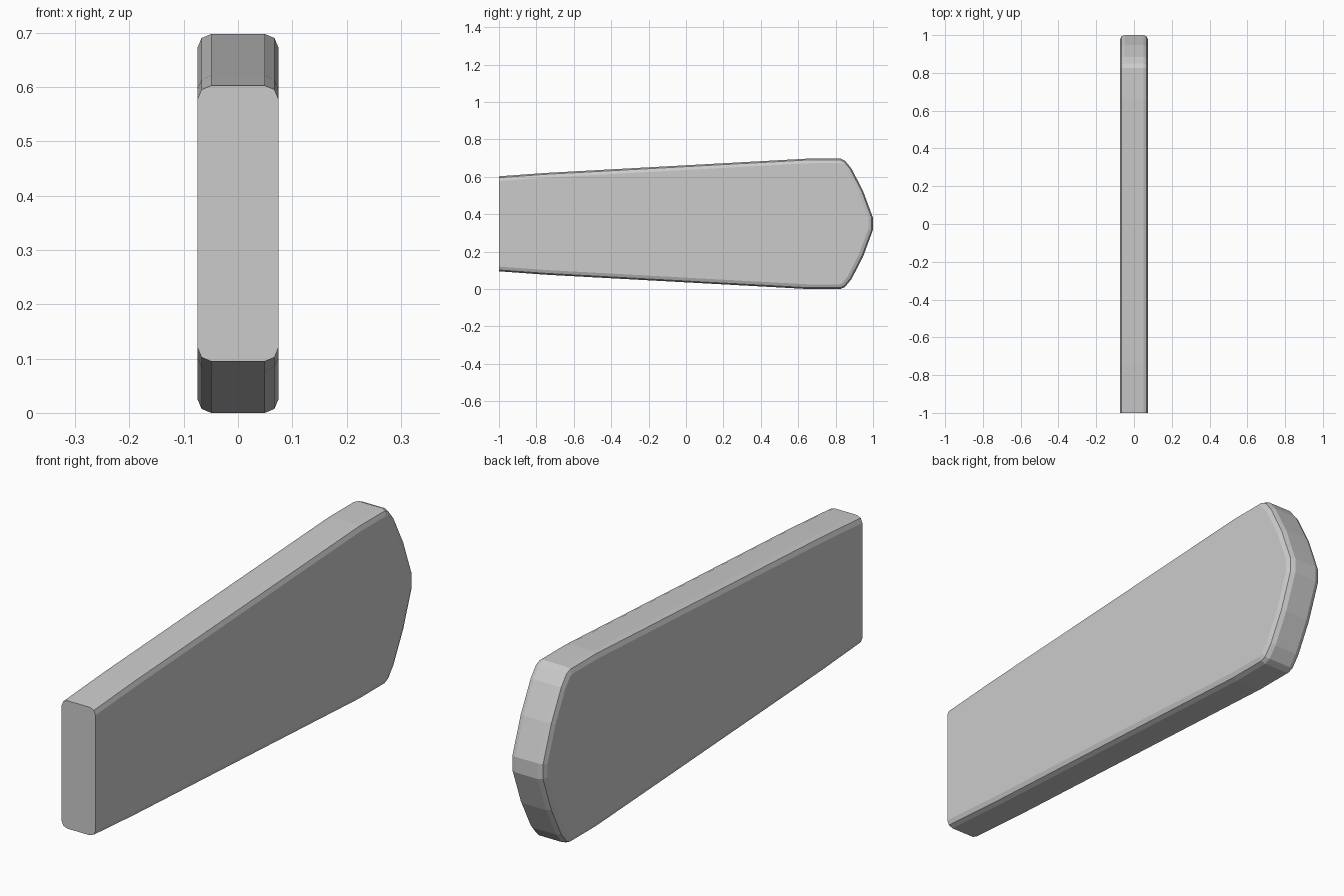
import bpy, bmesh

if "Cube" in bpy.data.objects:
    bpy.data.objects.remove(bpy.data.objects["Cube"])

HALF_WIDTH = 0.0745
MID_Z = 0.349

# Upper half of the side outline: (y, height above the middle line)
half = [(-1.0, 0.254), (-0.75, 0.272), (0.66, 0.349), (0.825, 0.349),
        (0.85, 0.338), (0.885, 0.295), (0.947, 0.175), (1.0, 0.031)]
outline = half + [(y, -h) for y, h in reversed(half)]

# Tapered slab extruded across x
bm = bmesh.new()
face = bm.faces.new([bm.verts.new((-HALF_WIDTH, y, MID_Z + h)) for y, h in outline])
ext = bmesh.ops.extrude_face_region(bm, geom=[face])
moved = [v for v in ext["geom"] if isinstance(v, bmesh.types.BMVert)]
bmesh.ops.translate(bm, verts=moved, vec=(2 * HALF_WIDTH, 0, 0))
bmesh.ops.recalc_face_normals(bm, faces=bm.faces)

# Rounded rim on both sides; the square front end stays sharp
rim = [e for e in bm.edges
       if abs(e.verts[0].co.x - e.verts[1].co.x) < 1e-5
       and not all(v.co.y < -0.999 for v in e.verts)]
bmesh.ops.bevel(bm, geom=rim, offset=0.025, offset_type='OFFSET',
                segments=2, profile=0.5, affect='EDGES')
bmesh.ops.recalc_face_normals(bm, faces=bm.faces)

mesh = bpy.data.meshes.new("tapered_slab")
bm.to_mesh(mesh)
bm.free()
slab = bpy.data.objects.new("tapered_slab", mesh)
bpy.context.collection.objects.link(slab)
